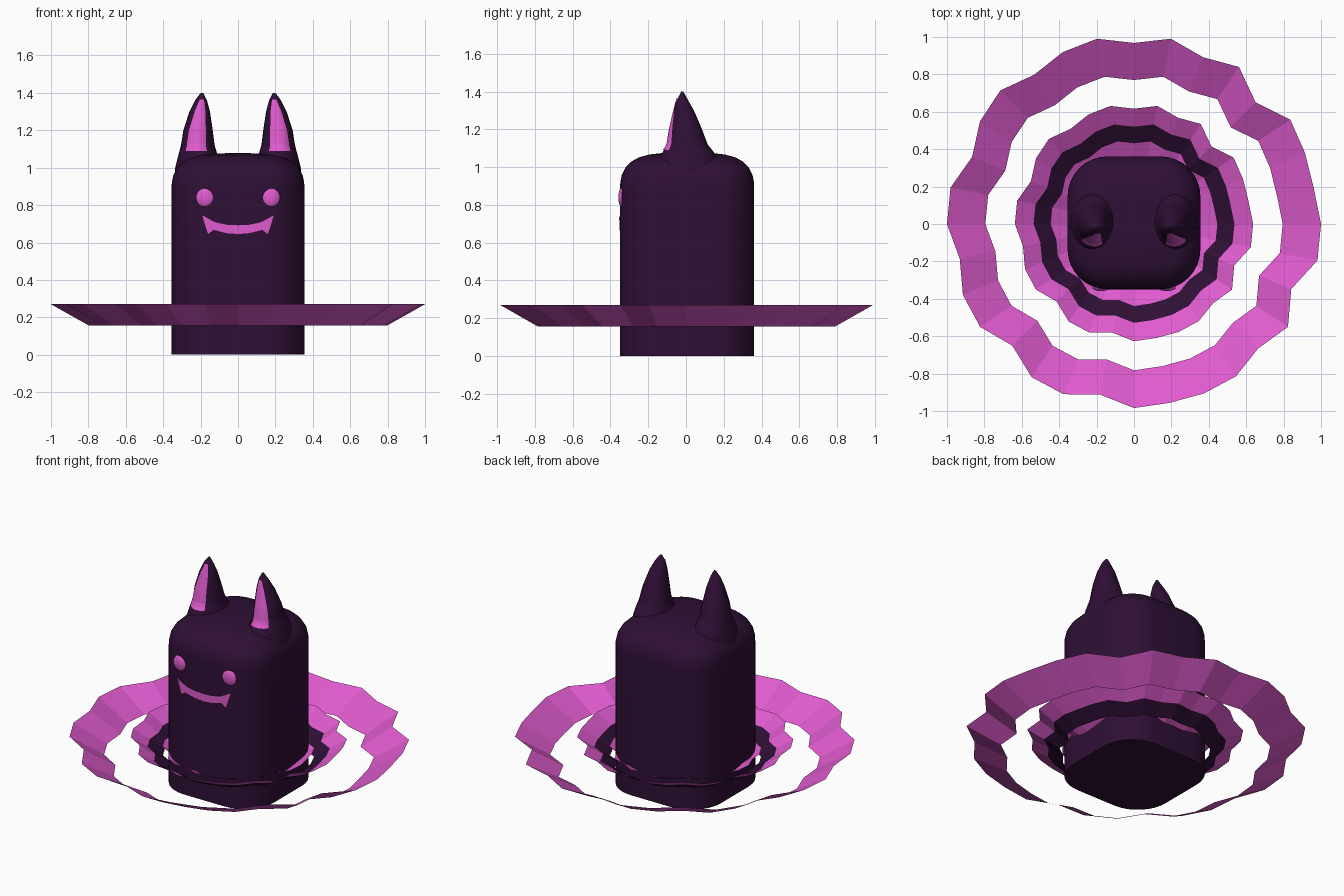
import bpy, bmesh, math

if "Cube" in bpy.data.objects:
    bpy.data.objects.remove(bpy.data.objects["Cube"])


def material(name, color):
    m = bpy.data.materials.new(name)
    m.diffuse_color = (*color, 1)
    m.use_nodes = True
    m.node_tree.nodes["Principled BSDF"].inputs["Base Color"].default_value = m.diffuse_color
    return m


DARK = material("dark_purple", (0.028, 0.005, 0.036))
PINK = material("bright_pink", (0.74, 0.105, 0.62))


def make(name, verts, faces, mat, smooth=None):
    me = bpy.data.meshes.new(name)
    me.from_pydata(verts, [], faces)
    me.materials.append(mat)
    ob = bpy.data.objects.new(name, me)
    bpy.context.collection.objects.link(ob)
    if smooth:
        bpy.ops.object.select_all(action='DESELECT')
        bpy.context.view_layer.objects.active = ob
        ob.select_set(True)
        bpy.ops.object.shade_smooth_by_angle(angle=math.radians(smooth))
    return ob


def loft(name, loops, mat, smooth=50):
    """Skin a stack of equal-length loops, capped at both ends."""
    n = len(loops[0])
    verts = [p for loop in loops for p in loop]
    faces = [(r * n + i, r * n + (i + 1) % n, (r + 1) * n + (i + 1) % n, (r + 1) * n + i)
             for r in range(len(loops) - 1) for i in range(n)]
    faces.append(tuple(reversed(range(n))))
    faces.append(tuple(range((len(loops) - 1) * n, len(loops) * n)))
    return make(name, verts, faces, mat, smooth)


def strip(name, columns, mat):
    """Surface between paired points."""
    verts = [p for c in columns for p in c]
    k = len(columns[0])
    faces = [(k * i + j, k * (i + 1) + j, k * (i + 1) + j + 1, k * i + j + 1)
             for i in range(len(columns) - 1) for j in range(k - 1)]
    return make(name, verts, faces, mat)


def lerp_table(table, t):
    for a, b in zip(table, table[1:]):
        if t <= b[0]:
            f = max(0, (t - a[0]) / (b[0] - a[0]))
            return [p + (q - p) * f for p, q in zip(a, b)]
    return list(table[-1])


# Body: rounded-square column with a soft dome
HALF, CY = 0.355, 0.006


def rounded_square(z, half):
    r = half * 0.6
    loop = []
    for q in range(4):
        a0 = q * math.pi / 2
        cx = (half - r) * (1 if q in (0, 3) else -1)
        cy = (half - r) * (1 if q in (0, 1) else -1)
        for i in range(9):
            a = a0 + i * math.pi / 16
            loop.append((cx + r * math.cos(a), CY + cy + r * math.sin(a), z))
    return loop


levels = [(0, .355), (.3, .355), (.6, .355), (.88, .355), (.92, .354), (.96, .346), (1.0, .325),
          (1.03, .295), (1.052, .255), (1.067, .2), (1.075, .13), (1.078, .05)]
loft("body", [rounded_square(z, h) for z, h in levels], DARK)


def body_front(x):
    r = HALF * 0.6
    d = max(0, abs(x) - (HALF - r))
    return CY - (HALF - r) - math.sqrt(r * r - d * d)


# Ears: height, inner x, outer x, front y, back y
EAR = [(.88, .08, .345, -.22, .22), (1.0, .10, .336, -.16, .18), (1.07, .11, .318, -.13, .155),
       (1.12, .125, .305, -.098, .115), (1.2, .135, .292, -.085, .085), (1.3, .15, .26, -.062, .042),
       (1.36, .166, .23, -.046, .008), (1.4, .186, .2, -.026, -.014)]


def ear_front(x, z):
    _, x0, x1, y0, y1 = lerp_table(EAR, z)
    u = min(1, abs(2 * x - x0 - x1) / (x1 - x0))
    return (y0 + y1) / 2 - (y1 - y0) / 2 * math.sqrt(1 - u * u)


# Inner ear panel: height, inner x, outer x
PANEL = [(1.09, .165, .28), (1.11, .17, .276), (1.2, .172, .262), (1.3, .174, .232), (1.365, .182, .204)]

for s, side in ((-1, "left"), (1, "right")):
    loops = []
    for i in range(27):
        z, x0, x1, y0, y1 = lerp_table(EAR, .88 + .02 * i)
        loops.append([(s * ((x0 + x1) / 2 + (x1 - x0) / 2 * math.cos(a * s)),
                       (y0 + y1) / 2 + (y1 - y0) / 2 * math.sin(a * s), z)
                      for a in (2 * math.pi * k / 24 * 1.0 for k in range(24))])
    if s < 0:
        loops = [[(p[0], p[1], p[2]) for p in loop] for loop in loops]
    loft(side + "_ear", loops, DARK)

    rows = []
    for i in range(15):
        z, a, b = lerp_table(PANEL, 1.09 + .275 * i / 14)
        xs = [a + (b - a) * j / 6 for j in range(7)]
        rows.append([(s * x, ear_front(x, z) - .006, z) for x in xs][::s])
    strip(side + "_inner_ear", rows[::-1], PINK)

    # Eye: shallow dome
    loops = []
    for i in range(7):
        a = i / 7 * math.pi / 2
        loops.append([(s * .175 + .05 * math.cos(a) * math.cos(t), body_front(.175) + .008 - .02 * math.sin(a),
                       .84 + .052 * math.cos(a) * math.sin(t)) for t in (k * math.pi / 10 for k in range(20))])
    loft(side + "_eye", loops, PINK)

# Mouth: half-profile of x, bottom z, top z, mirrored
MOUTH = [(0, .645, .692), (.06, .65, .695), (.11, .662, .705), (.13, .668, .712), (.16, .645, .728),
         (.175, .69, .737), (.19, .742, .744)]
cols = []
for i in range(-19, 20):
    x, lo, hi = lerp_table(MOUTH, abs(i) / 100)
    y = body_front(x) - .006
    cols.append([(i / 100, y, lo), (i / 100, y, hi)])
strip("mouth", cols, PINK)

# Wavy flared rings sharing one irregular outline
WAVE = [1.0, .98, .99, 1.005, .92, 1.01, .965, 1.01, .968, 1.01, .995, .96, 1.01, .99, .937, 1.0,
        1.0, .95, .99, .99, .92, .985, .985, .93, .984, .975, .98, .98, .94, .99, .91, 1.0]
for name, r0, z0, r1, z1, mat in (
        ("outer_ring", .795, .155, 1.0, .27, PINK),
        ("middle_ring", .537, .21, .637, .27, PINK),
        ("dark_ring", .445, .155, .537, .21, DARK),
        ("inner_ring", .345, .158, .448, .212, PINK)):
    cols = []
    for k in range(33):
        a = 2 * math.pi * k / 32
        w = WAVE[k % 32]
        cols.append([(r * w * math.cos(a), r * w * math.sin(a), z) for r, z in ((r1, z1), (r0, z0))])
    strip(name, cols, mat)
